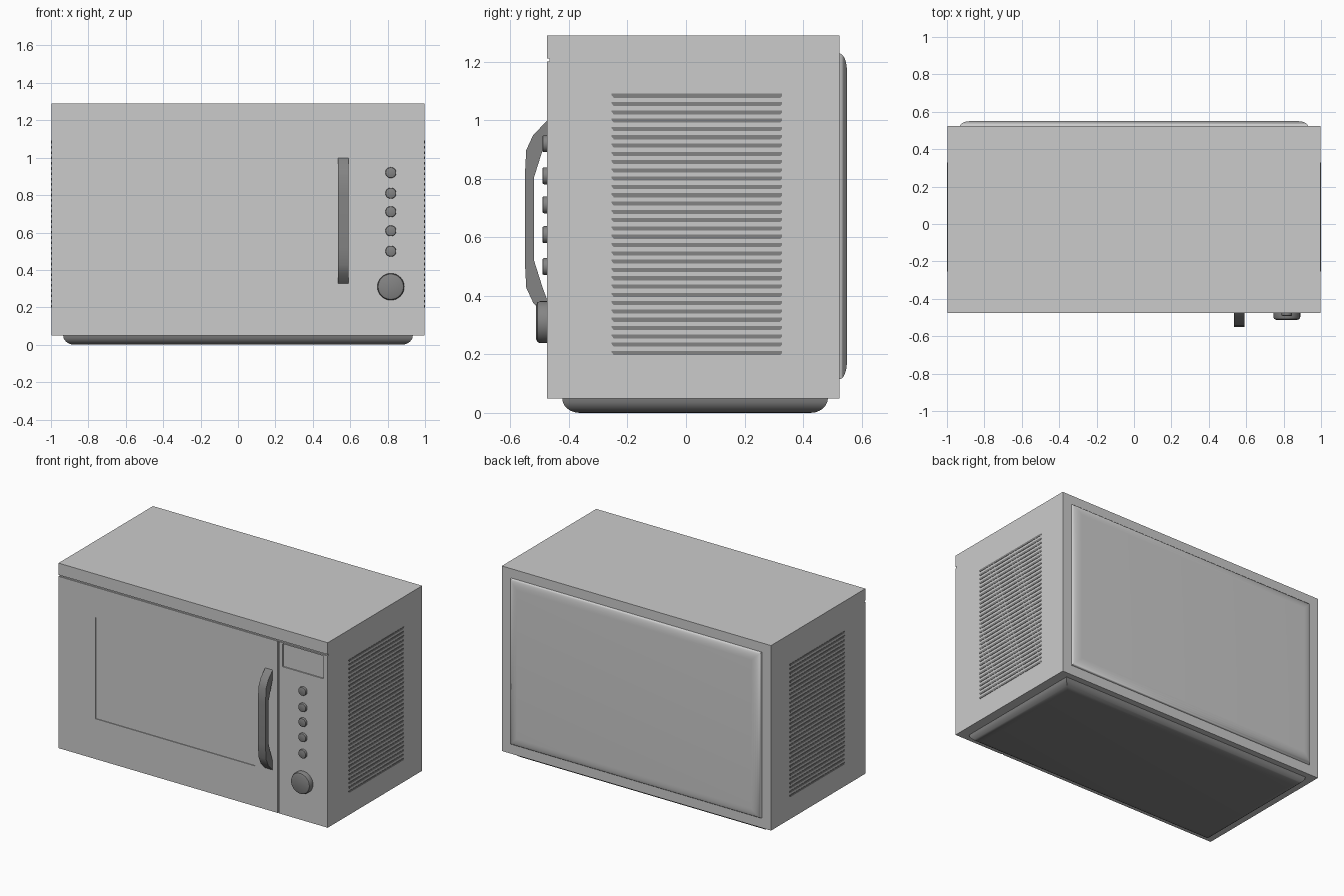
import bpy, bmesh, math

if "Cube" in bpy.data.objects:
    bpy.data.objects.remove(bpy.data.objects["Cube"])

FRONT, BACK, BOTTOM, TOP = -0.475, 0.525, 0.05, 1.29
SIDE = 0.998

dark = bpy.data.materials.new("dark_plastic")
dark.diffuse_color = (0.23, 0.23, 0.23, 1)
dark.use_nodes = True
dark.node_tree.nodes["Principled BSDF"].inputs["Base Color"].default_value = dark.diffuse_color


def finish(name, bm, mat=None, smooth=None):
    bmesh.ops.recalc_face_normals(bm, faces=bm.faces)
    me = bpy.data.meshes.new(name)
    bm.to_mesh(me)
    bm.free()
    ob = bpy.data.objects.new(name, me)
    bpy.context.collection.objects.link(ob)
    if mat:
        me.materials.append(mat)
    if smooth:
        bpy.ops.object.select_all(action='DESELECT')
        ob.select_set(True)
        bpy.context.view_layer.objects.active = ob
        bpy.ops.object.shade_smooth_by_angle(angle=math.radians(smooth))
    return ob


def loft(bm, rings):
    """Skin a stack of closed rings and cap both ends."""
    loops = [[bm.verts.new(p) for p in r] for r in rings]
    for a, b in zip(loops, loops[1:]):
        n = len(a)
        for i in range(n):
            bm.faces.new((a[i], a[(i + 1) % n], b[(i + 1) % n], b[i]))
    bm.faces.new(loops[0])
    bm.faces.new(loops[-1])


def rect(u0, u1, v0, v1, inset=0):
    return [(u0 + inset, v0 + inset), (u1 - inset, v0 + inset),
            (u1 - inset, v1 - inset), (u0 + inset, v1 - inset)]


def box(name, x0, x1, y0, y1, z0, z1):
    bm = bmesh.new()
    loft(bm, [[(x, y, z) for x, y in rect(x0, x1, y0, y1)] for z in (z0, z1)])
    return finish(name, bm)


# Body shell with door seams, window and display recesses
body = box("body", -SIDE, SIDE, FRONT, BACK, BOTTOM, TOP)
cuts = [
    (-1.1, 1.1, 0.008, 1.201, 1.211),      # seam below top strip
    (0.626, 0.637, 0.008, 0.0, 1.206),     # seam between door and panel
    (-0.725, 0.46, 0.005, 0.32, 1.0),      # window
    (0.663, 0.968, 0.008, 1.04, 1.193),    # display
]
for x0, x1, depth, z0, z1 in cuts:
    cutter = box("cutter", x0, x1, FRONT - 0.1, FRONT + depth, z0, z1)
    cutter.hide_render = True
    bpy.context.view_layer.objects.active = body
    mod = body.modifiers.new("cut", 'BOOLEAN')
    mod.operation = 'DIFFERENCE'
    mod.solver = 'EXACT'
    mod.object = cutter
    bpy.ops.object.modifier_apply(modifier=mod.name)
    bpy.data.objects.remove(cutter)

# Rounded pans on the underside and the back
arc = [(1 - math.cos(math.radians(a)), math.sin(math.radians(a)))
       for a in range(0, 91, 15)]
bm = bmesh.new()
loft(bm, [[(x, y, BOTTOM - 0.05 * s) for x, y in rect(-0.935, 0.935, -0.423, 0.485, 0.06 * c)]
          for c, s in arc])
finish("base_pan", bm, dark, 40)
bm = bmesh.new()
loft(bm, [[(x, BACK + 0.025 * s, z) for x, z in rect(-0.93, 0.93, 0.115, 1.228, 0.06 * c)]
          for c, s in arc])
finish("back_panel", bm, None, 40)

# Door handle: upper half of the side profile, mirrored about its middle
outer = [(-0.475, 0.335), (-0.522, 0.287), (-0.546, 0.235), (-0.551, 0.14)]
inner = [(-0.52, 0.14), (-0.49, 0.235), (-0.475, 0.275)]
mid = 0.663
profile = ([(y, mid + h) for y, h in outer] + [(y, mid - h) for y, h in reversed(outer)]
           + [(y, mid - h) for y, h in reversed(inner)] + [(y, mid + h) for y, h in inner])
bm = bmesh.new()
loft(bm, [[(x, y, z) for y, z in profile] for x in (0.534, 0.59)])
finish("handle", bm, dark, 30)


# Round buttons and dial on the control panel
def knob(name, z, r, depth, bevel):
    bm = bmesh.new()
    steps = [(r, -0.003), (r, depth - bevel), (r - 0.3 * bevel, depth - 0.3 * bevel),
             (r - bevel, depth)]
    loft(bm, [[(0.817 + q * math.cos(i * math.tau / 32), FRONT - d,
                z + q * math.sin(i * math.tau / 32)) for i in range(32)] for q, d in steps])
    finish(name, bm, dark, 40)


for i, z in enumerate((0.92, 0.81, 0.711, 0.609, 0.5)):
    knob(f"button_{i + 1}", z, 0.029, 0.016, 0.006)
knob("dial", 0.31, 0.072, 0.037, 0.014)

# Side vent slats
for name, s in (("left_vents", -1), ("right_vents", 1)):
    bm = bmesh.new()
    for i in range(32):
        z = 0.198 + i * 0.02835
        prof = [(-0.247, z), (0.322, z), (0.328, z + 0.006), (0.328, z + 0.014),
                (-0.255, z + 0.014), (-0.255, z + 0.01)]
        loft(bm, [[(s * x, y, h) for y, h in prof] for x in (SIDE - 0.004, 1.0)])
    finish(name, bm, dark)
